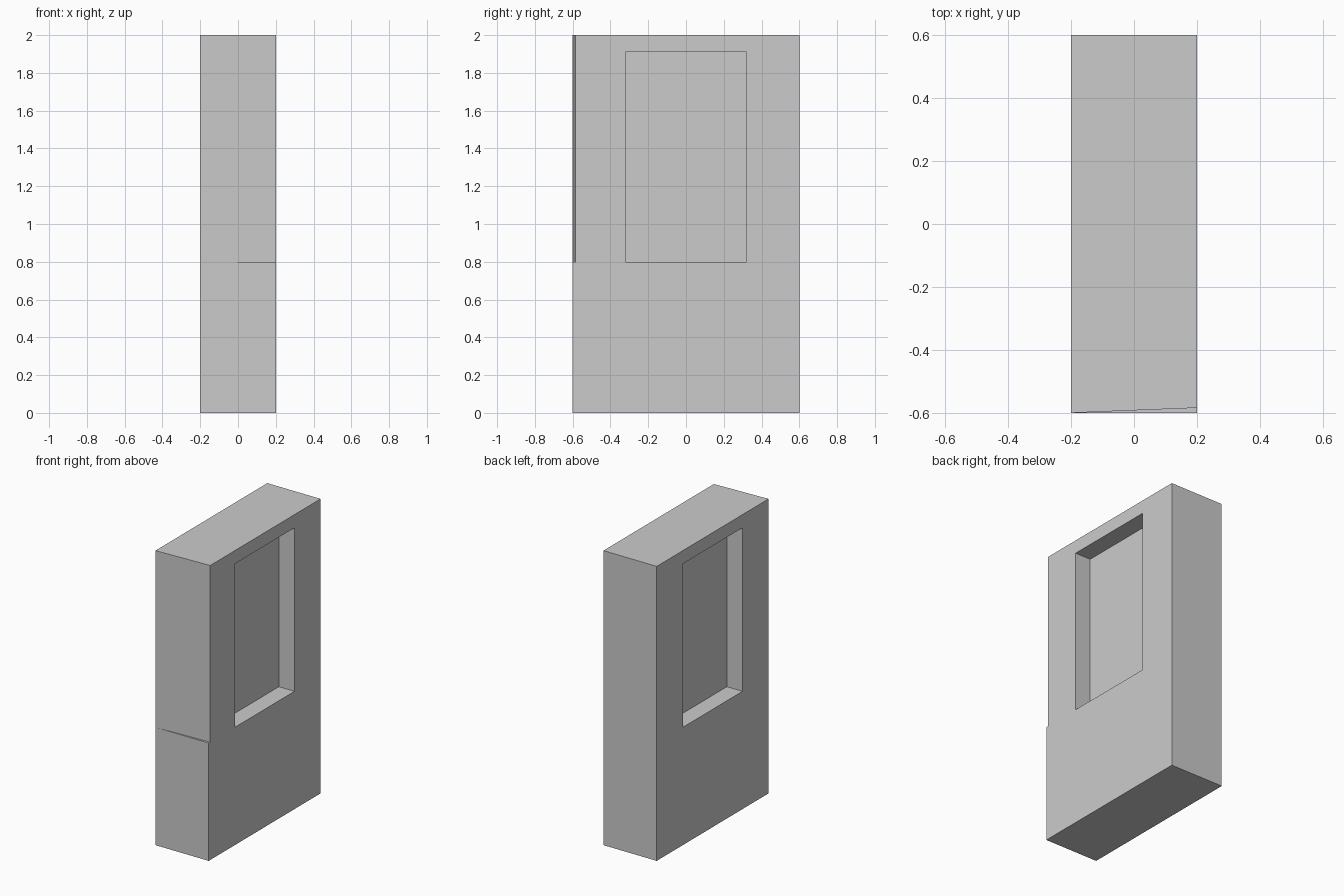
import bpy
import bmesh

if "Cube" in bpy.data.objects:
    bpy.data.objects.remove(bpy.data.objects["Cube"])


def prism(name, outline, z0, z1):
    """Extrude an anticlockwise xy outline from z0 to z1."""
    bm = bmesh.new()
    face = bm.faces.new([bm.verts.new((x, y, z0)) for x, y in outline])
    grown = bmesh.ops.extrude_face_region(bm, geom=[face])
    top = [v for v in grown["geom"] if isinstance(v, bmesh.types.BMVert)]
    bmesh.ops.translate(bm, verts=top, vec=(0, 0, z1 - z0))
    bmesh.ops.recalc_face_normals(bm, faces=bm.faces)
    mesh = bpy.data.meshes.new(name)
    bm.to_mesh(mesh)
    bm.free()
    obj = bpy.data.objects.new(name, mesh)
    bpy.context.collection.objects.link(obj)
    return obj


def rect(x0, x1, y0, y1):
    return [(x0, y0), (x1, y0), (x1, y1), (x0, y1)]


def cut(target, cutter):
    cutter.hide_render = True
    cutter.hide_set(True)
    mod = target.modifiers.new(cutter.name, "BOOLEAN")
    mod.operation = "DIFFERENCE"
    mod.solver = "EXACT"
    mod.object = cutter


# Wall panel
wall = prism("wall_panel", rect(-0.2, 0.2, -0.6, 0.6), 0, 2)

# Shallow window recess on both broad sides
for side, (x0, x1) in {"right": (0.083, 0.3), "left": (-0.3, -0.083)}.items():
    cut(wall, prism(f"window_cutter_{side}", rect(x0, x1, -0.32, 0.32), 0.8, 1.91))

# Slightly angled upper front edge, leaving a thin ledge
cut(wall, prism("front_taper_cutter",
                [(-0.2, -0.6), (-0.2, -0.7), (0.3, -0.7), (0.3, -0.58), (0.2, -0.584)],
                0.8, 2.1))
